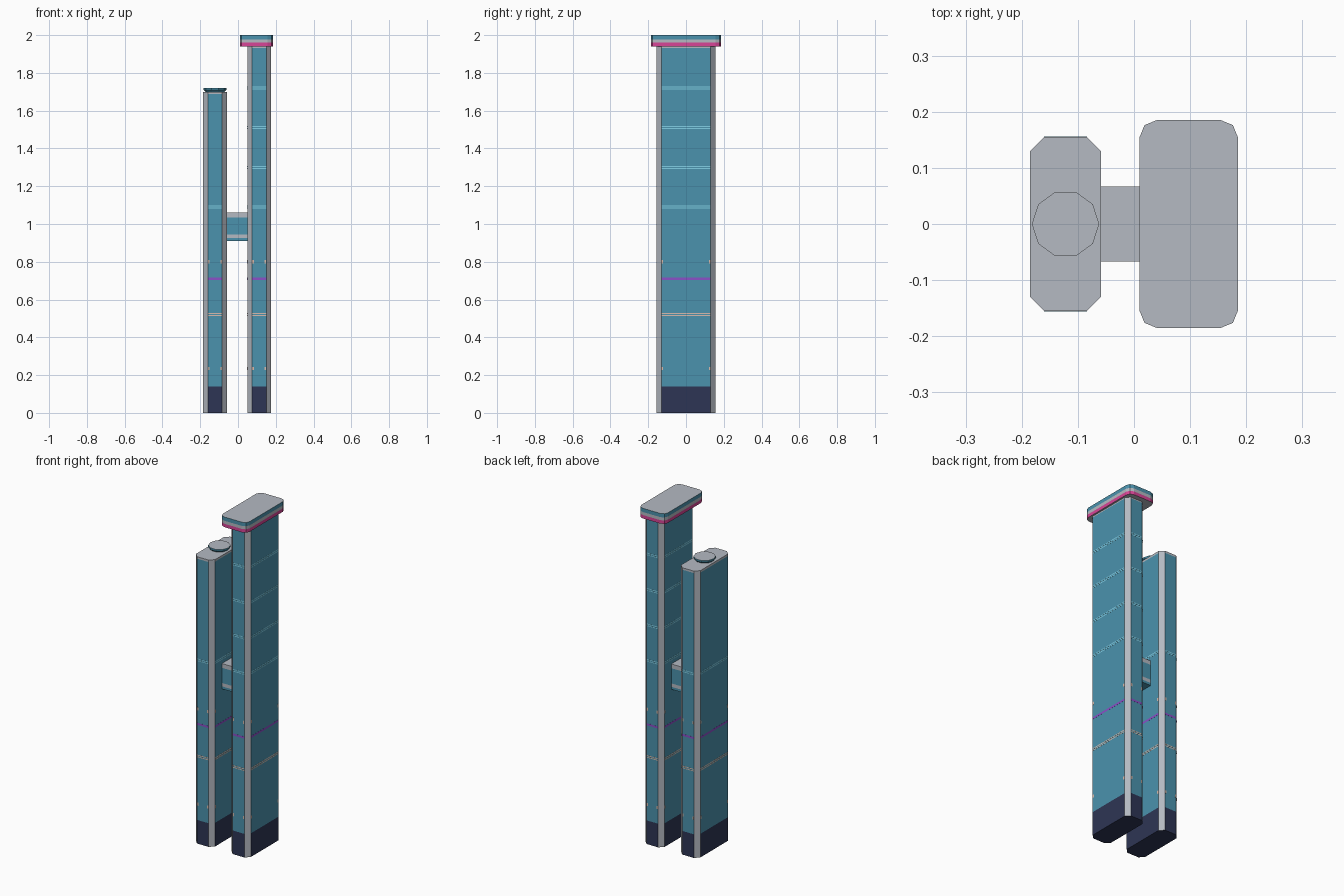
import bpy, bmesh, math

cube = bpy.data.objects.get("Cube")
if cube:
    bpy.data.objects.remove(cube, do_unlink=True)


def material(name, rgb):
    m = bpy.data.materials.new(name)
    m.use_nodes = True
    m.diffuse_color = (*rgb, 1)
    m.node_tree.nodes["Principled BSDF"].inputs["Base Color"].default_value = (*rgb, 1)
    return m


BLUE = material("glass blue", (0.07, 0.29, 0.42))
GREY = material("pale grey", (0.46, 0.49, 0.54))
NAVY = material("dark navy", (0.027, 0.036, 0.09))
PINK = material("hot pink", (0.68, 0.06, 0.31))
PURPLE = material("violet", (0.26, 0.08, 0.58))
CYAN = material("light cyan", (0.22, 0.62, 0.78))
TAN = material("warm cream", (0.68, 0.50, 0.42))


def corner_outline(cx, hx, hy, r, segments):
    """Rectangle outline with cut or rounded corners, anticlockwise."""
    points = []
    for quarter, (sx, sy) in enumerate([(1, 1), (-1, 1), (-1, -1), (1, -1)]):
        for i in range(segments + 1):
            a = math.pi / 2 * (quarter + i / segments)
            points.append((cx + sx * (hx - r) + r * math.cos(a),
                           sy * (hy - r) + r * math.sin(a)))
    return points


def finish(name, bm, mats):
    mesh = bpy.data.meshes.new(name)
    bm.to_mesh(mesh)
    bm.free()
    for m in mats:
        mesh.materials.append(m)
    ob = bpy.data.objects.new(name, mesh)
    bpy.context.collection.objects.link(ob)
    return ob


def prism(name, outline, levels, mats, rule):
    """Stack an outline through levels; rule(face) gives the material index."""
    bm = bmesh.new()
    rings = [[bm.verts.new((x, y, z)) for x, y in outline] for z in levels]
    n = len(outline)
    bm.faces.new(rings[0][::-1])
    bm.faces.new(rings[-1])
    for low, high in zip(rings, rings[1:]):
        for i in range(n):
            j = (i + 1) % n
            bm.faces.new((low[i], low[j], high[j], high[i]))
    bm.normal_update()
    for f in bm.faces:
        f.material_index = rule(f)
    return finish(name, bm, mats)


def plates(name, boxes, mat):
    """Join many thin boxes, each a centre and a size."""
    bm = bmesh.new()
    for centre, size in boxes:
        for v in bmesh.ops.create_cube(bm, size=1)["verts"]:
            v.co = [c + s * k for c, s, k in zip(centre, size, v.co)]
    return finish(name, bm, [mat])


HX, HY, CUT = 0.063, 0.155, 0.025
THIN = 0.001


def tower_rule(top):
    def rule(f):
        z = f.calc_center_median().z
        if f.normal.z < -0.5:
            return 2
        if f.normal.z > 0.5 or z > top - 0.012:
            return 1
        if max(abs(f.normal.x), abs(f.normal.y)) < 0.9:
            return 1
        return 2 if z < 0.14 else 0
    return rule


def belt(cx, z, height):
    """Four plates, one on each flat side of a tower."""
    out = []
    for s in (-1, 1):
        out.append(((cx, s * HY, z), (2 * (HX - CUT), THIN, height)))
        out.append(((cx + s * HX, 0, z), (THIN, 2 * (HY - CUT), height)))
    return out


def twin_belts(cx, heights):
    return [b for z in heights for d in (-0.005, 0.005) for b in belt(cx, z + d, 0.005)]


def lamps(cx):
    """Small marks beside the cut corners."""
    out = []
    for z in (0.235, 0.80):
        for sx in (-1, 1):
            for sy in (-1, 1):
                out.append(((cx + sx * (HX - CUT - 0.005), sy * HY, z), (0.009, THIN, 0.018)))
                out.append(((cx + sx * HX, sy * (HY - CUT - 0.005), z), (THIN, 0.009, 0.018)))
    return out


# Two towers with trim
for label, cx, top, lines in (("short", -0.122, 1.70, [1.09]),
                              ("tall", 0.112, 1.945, [1.09, 1.30, 1.51, 1.72])):
    prism(label + "_tower", corner_outline(cx, HX, HY, CUT, 1),
          [0, 0.14, top - 0.012, top], [BLUE, GREY, NAVY], tower_rule(top))
    plates(label + "_tower_floor_lines", twin_belts(cx, lines), CYAN)
    plates(label + "_tower_lower_lines", twin_belts(cx, [0.52]), TAN)
    plates(label + "_tower_violet_band", belt(cx, 0.71, 0.012), PURPLE)
    plates(label + "_tower_lamps", lamps(cx), TAN)


# Overhanging roof cap on the tall tower
def cap_rule(f):
    z = f.calc_center_median().z
    if abs(f.normal.z) > 0.5:
        return 1
    return 2 if z < 1.96 else 1 if z < 1.978 else 0


prism("roof_cap", corner_outline(0.0975, 0.0875, 0.185, 0.03, 2),
      [1.94, 1.96, 1.978, 2.0], [BLUE, GREY, PINK], cap_rule)

# Ten-sided landing pad on the short tower, narrower at its foot
ring = [(0.06 * math.cos(i * math.pi / 5), 0.06 * math.sin(i * math.pi / 5)) for i in range(10)]
pad = prism("landing_pad", ring, [0, 0.012, 0.022], [BLUE, GREY],
            lambda f: 1 if f.normal.z > 0.5 else 0)
for v in pad.data.vertices:
    if v.co.z < 0.001:
        v.co.x *= 0.8
        v.co.y *= 0.8
pad.location = (-0.122, 0, 1.698)


# Bridge between the towers
def bridge_rule(f):
    z = f.calc_center_median().z
    if abs(f.normal.z) > 0.5:
        return 1 if f.normal.z > 0 else 0
    return 1 if z > 1.035 or 0.925 < z < 0.945 else 0


bridge = [(-0.06, -0.067), (0.05, -0.067), (0.05, 0.067), (-0.06, 0.067)]
prism("bridge", bridge, [0.91, 0.925, 0.945, 1.035, 1.06], [BLUE, GREY], bridge_rule)
